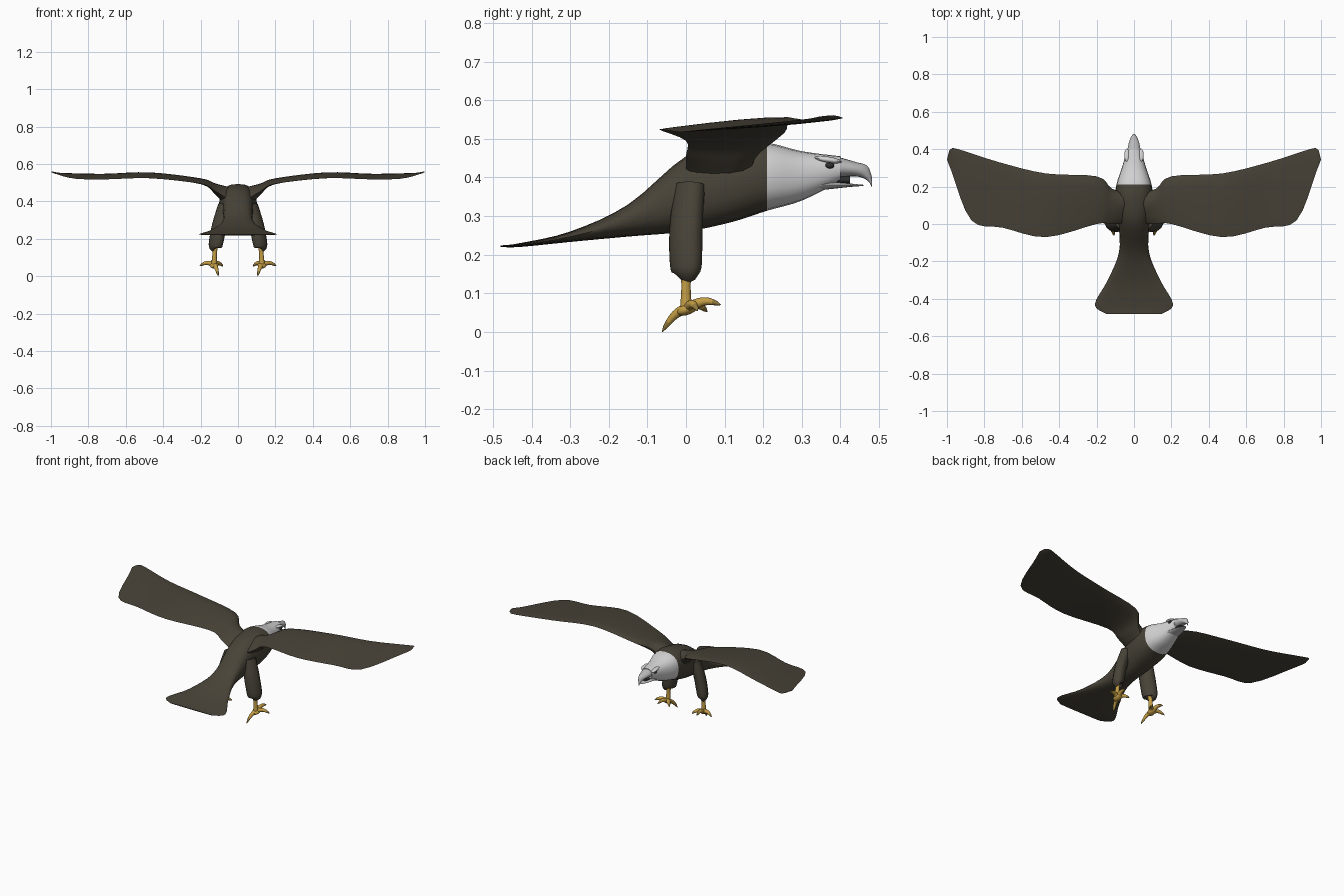
import bpy, bmesh
from math import sin, cos, pi, sqrt, copysign
from mathutils import Vector, Quaternion

if "Cube" in bpy.data.objects:
    bpy.data.objects.remove(bpy.data.objects["Cube"])


def material(name, *rgb):
    mat = bpy.data.materials.new(name)
    mat.use_nodes = True
    mat.diffuse_color = (*rgb, 1)
    shader = mat.node_tree.nodes["Principled BSDF"]
    shader.inputs["Base Color"].default_value = (*rgb, 1)
    shader.inputs["Roughness"].default_value = 0.8
    return mat


BROWN = material("dark brown feathers", .065, .056, .039)
WHITE = material("white feathers", .66, .66, .67)
BEAK = material("pale grey beak", .5, .5, .5)
DARK = material("dark eye", .03, .03, .03)
YELLOW = material("yellow skin", .55, .34, .06)
CLAW = material("dark yellow claw", .3, .2, .05)


def finish(name, bm, materials, mirror):
    """Turn the bmesh into a smooth-shaded object, mirrored when paired."""
    bmesh.ops.recalc_face_normals(bm, faces=bm.faces)
    mesh = bpy.data.meshes.new(name)
    bm.to_mesh(mesh)
    bm.free()
    obj = bpy.data.objects.new(name, mesh)
    bpy.context.collection.objects.link(obj)
    for mat in materials:
        mesh.materials.append(mat)
    if mirror:
        obj.modifiers.new("Mirror", 'MIRROR')
    bpy.ops.object.select_all(action='DESELECT')
    obj.select_set(True)
    bpy.context.view_layer.objects.active = obj
    bpy.ops.object.shade_smooth_by_angle(angle=pi / 4)


def loft(name, rings, materials, mirror=False, second_colour=None):
    """Skin a list of closed rings, cap both ends and colour faces by a rule."""
    bm = bmesh.new()
    loops = [[bm.verts.new(point) for point in ring] for ring in rings]
    for near, far in zip(loops, loops[1:]):
        for i in range(len(near)):
            bm.faces.new((near[i - 1], near[i], far[i], far[i - 1]))
    bm.faces.new(loops[0])
    bm.faces.new(loops[-1])
    if second_colour:
        for face in bm.faces:
            face.material_index = int(second_colour(face.calc_center_median()))
    finish(name, bm, materials, mirror)


def smooth(keys, steps=4):
    """Pass a smooth curve through key rows of any width."""
    rows = [Vector(key) for key in keys]
    last = len(rows) - 1
    slopes = [(rows[min(i + 1, last)] - rows[max(i - 1, 0)]) / 2 for i in range(last + 1)]
    result = []
    for i in range(last):
        for step in range(steps):
            t = step / steps
            blend = t * t * (3 - 2 * t)
            result.append(rows[i] * (1 - blend) + rows[i + 1] * blend
                          + slopes[i] * t * (1 - t) ** 2
                          - slopes[i + 1] * t * t * (1 - t))
    return result + [rows[last]]


def circle(count):
    return [(cos(2 * pi * i / count), sin(2 * pi * i / count)) for i in range(count)]


def section(row, roundness):
    """Upright rounded outline from a (y, low, high, half width) row."""
    y, low, high, half = row

    def bulge(value):
        return copysign(abs(value) ** roundness, value)
    return [(half * bulge(c), y, (low + high) / 2 + (high - low) / 2 * bulge(s))
            for c, s in circle(20)]


def upright_loft(name, keys, materials, roundness=1, second_colour=None):
    loft(name, [section(row, roundness) for row in smooth(keys)], materials,
         second_colour=second_colour)


def tube(name, rows, materials, depth=1, second_colour=None):
    """Mirrored tapered tube through (x, y, z, radius) rows."""
    points = [Vector(row[:3]) for row in rows]
    heading, turn, rings = Vector((0, 0, 1)), Quaternion(), []
    for i, (point, row) in enumerate(zip(points, rows)):
        ahead = points[min(i + 1, len(points) - 1)] - points[max(i - 1, 0)]
        turn = heading.rotation_difference(ahead) @ turn
        heading = ahead
        rings.append([point + turn @ Vector((c, s * depth, 0)) * row[3]
                      for c, s in circle(12)])
    loft(name, rings, materials, True, second_colour)


def ball(name, place, size, mat, tilt=0):
    """Mirrored ellipsoid tilted about the x axis."""
    bm = bmesh.new()
    bmesh.ops.create_uvsphere(bm, u_segments=12, v_segments=8, radius=1)
    spin = Quaternion((1, 0, 0), tilt)
    for vert in bm.verts:
        vert.co = Vector(place) + spin @ (vert.co * Vector(size))
    finish(name, bm, [mat], True)


# Fanned tail, body, neck and head in one skin, white from the collar forward
COLLAR = .21
upright_loft("body_and_head", [
    (-.48, .22, .224, .15), (-.43, .22, .23, .21), (-.3, .233, .26, .14),
    (-.15, .247, .33, .08), (0, .26, .455, .083), (.12, .285, .49, .1),
    (COLLAR, .314, .49, .094), (.3, .34, .468, .065), (.4, .39, .455, .036),
], [BROWN, WHITE], .83, lambda centre: centre.y > COLLAR)

# Open beak with a hooked tip and a dark mouth
upright_loft("upper_beak", [(.385, .4, .456, .038), (.44, .403, .44, .026),
                            (.47, .392, .43, .013), (.482, .374, .4, .003)], [BEAK])
upright_loft("lower_beak", [(.34, .366, .394, .044), (.42, .375, .385, .025),
                            (.46, .378, .381, .007)], [BEAK])
upright_loft("mouth", [(.36, .384, .402, .03), (.425, .383, .404, .016)], [DARK])

# Eyes under heavy brows
ball("eyes", (.041, .372, .431), (.01, .012, .008), DARK)
ball("brows", (.038, .368, .446), (.014, .036, .008), WHITE, -.15)


# Wings: thin airfoils rising toward the leading edge
def airfoil(row):
    lead_x, lead_y, trail_x, trail_y, height, thick = row
    lead, trail = Vector((lead_x, lead_y)), Vector((trail_x, trail_y))
    ring = []
    for c, s in circle(14):
        back = (1 - c) / 2
        x, y = lead.lerp(trail, back)
        ring.append((x, y, height + .08 * y + thick * s * (.7 - back / 2)))
    return ring


wing_keys = [
    (.05, .17, .05, 0, .41, .12), (.12, .19, .12, 0, .455, .06),
    (.2, .255, .2, 0, .495, .026), (.47, .27, .47, -.07, .53, .018),
    (.72, .33, .7, -.02, .52, .01), (.94, .4, .87, .02, .52, .007),
    (.98, .4, .975, .28, .525, .004), (.99, .385, 1, .345, .53, .002)]
loft("wings", [airfoil(row) for row in smooth(wing_keys)], [BROWN], mirror=True)

# Feathered thighs and bare shanks
tube("thighs", smooth([(.07, .01, .38, .032), (.1, 0, .27, .035),
                       (.12, 0, .165, .033), (.12, 0, .15, .02)]), [BROWN], depth=1.35)
tube("shanks", smooth([(.12, 0, .18, .017), (.125, 0, .12, .012), (.128, 0, .055, .016)]),
     [YELLOW])

# Feet: a pad with four arched toes, each ending in a claw
FOOT = Vector((.128, .005, .06))
ball("foot_pads", FOOT, (.024, .03, .015), YELLOW, .4)
toe_tips = {"front_toes": (.14, .09, .07), "outer_toes": (.205, .03, .055),
            "inner_toes": (.08, .055, .052), "hind_toes": (.105, -.062, 0)}
for name, tip in toe_tips.items():
    tip = Vector(tip)
    claw_start = (tip - FOOT).length * .75
    rows = []
    for step in range(9):
        along = step / 8
        x, y, z = FOOT.lerp(tip, along)
        rows.append((x, y, z + .014 * sin(pi * along), .001 + .014 * sqrt(1 - along)))
    tube(name, rows, [YELLOW, CLAW],
         second_colour=lambda centre: (centre - FOOT).length > claw_start)
